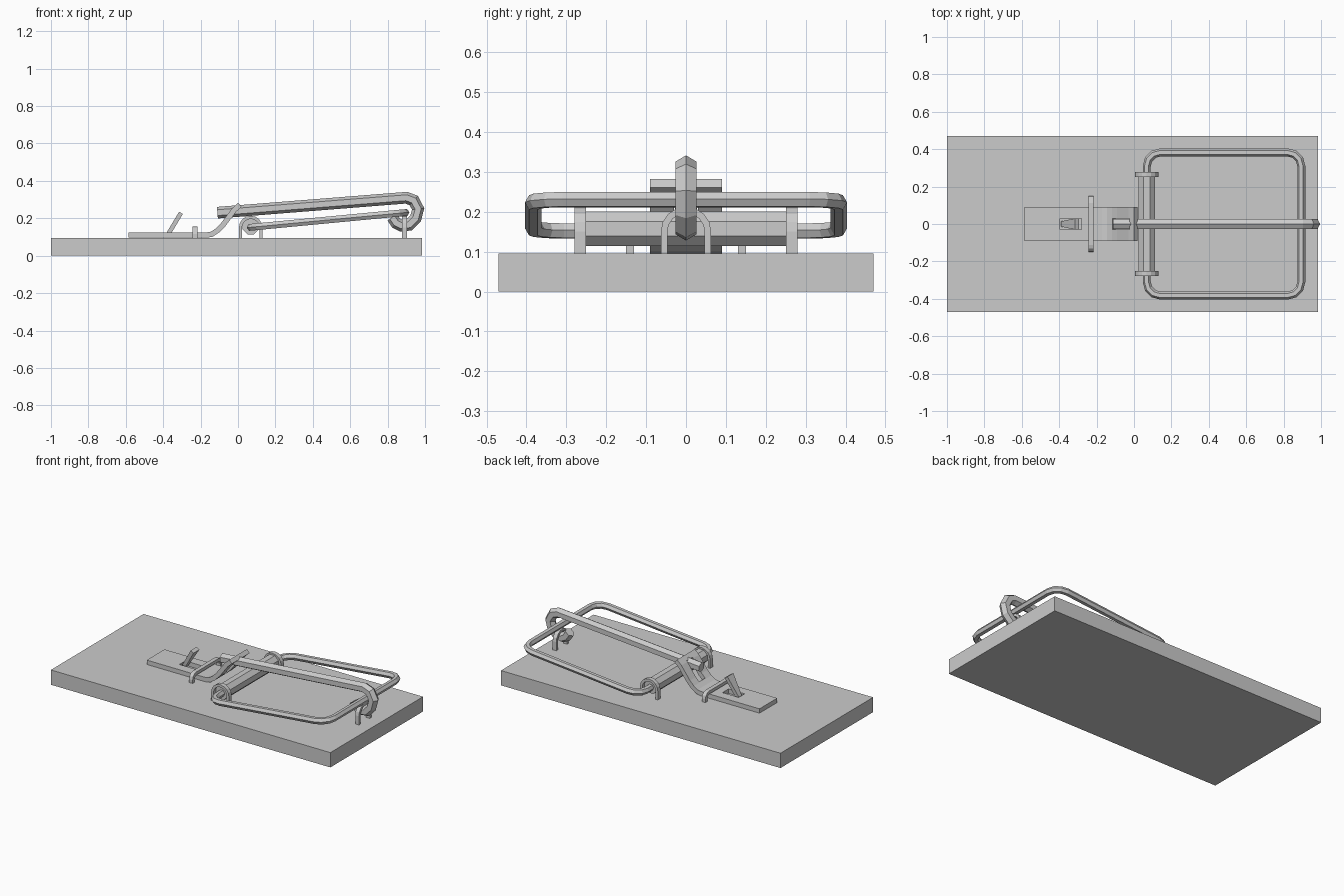
import bpy, bmesh, math
from mathutils import Vector, Matrix

cube = bpy.data.objects.get("Cube")
if cube:
    bpy.data.objects.remove(cube, do_unlink=True)

grey = bpy.data.materials.new("plain grey")
grey.use_nodes = True
tone = (0.6, 0.6, 0.6, 1)
grey.diffuse_color = tone
grey.node_tree.nodes["Principled BSDF"].inputs["Base Color"].default_value = tone


def finish(name, bm):
    bmesh.ops.recalc_face_normals(bm, faces=bm.faces)
    mesh = bpy.data.meshes.new(name)
    bm.to_mesh(mesh)
    bm.free()
    mesh.materials.append(grey)
    obj = bpy.data.objects.new(name, mesh)
    bpy.context.collection.objects.link(obj)
    return obj


def box(name, lo, hi):
    lo, hi = Vector(lo), Vector(hi)
    bm = bmesh.new()
    bmesh.ops.create_cube(bm, size=1, matrix=Matrix.Translation((lo + hi) / 2)
                          @ Matrix.Diagonal((*(hi - lo), 1)))
    return finish(name, bm)


def prism(name, outline, depth):
    """Extrude a flat outline by the depth vector."""
    bm = bmesh.new()
    face = bm.faces.new([bm.verts.new(p) for p in outline])
    new = bmesh.ops.extrude_face_region(bm, geom=[face])["geom"]
    bmesh.ops.translate(bm, vec=depth,
                        verts=[g for g in new if isinstance(g, bmesh.types.BMVert)])
    return finish(name, bm)


def sweep(name, path, normal, section, closed=False):
    """Carry a section (in-plane, out-of-plane) along a planar path with mitred corners."""
    bm = bmesh.new()
    pts, normal, n = [Vector(p) for p in path], Vector(normal).normalized(), len(path)
    rings = []
    for i, p in enumerate(pts):
        a = p - pts[i - 1] if closed or i else pts[1] - p
        b = pts[(i + 1) % n] - p if closed or i < n - 1 else a
        a, b = a.normalized(), b.normalized()
        side = normal.cross((a + b).normalized())
        stretch = 1 / max(0.5, (a + b).length / 2)
        rings.append([bm.verts.new(p + side * u * stretch + normal * v) for u, v in section])
    m = len(section)
    for i in range(n if closed else n - 1):
        r, s = rings[i], rings[(i + 1) % n]
        for j in range(m):
            k = (j + 1) % m
            bm.faces.new((r[j], r[k], s[k], s[j]))
    if not closed:
        bm.faces.new(rings[0])
        bm.faces.new(rings[-1])
    return finish(name, bm)


def hexagon(r):
    return [(r * math.cos(math.tau * i / 6), r * math.sin(math.tau * i / 6)) for i in range(6)]


def strip(u, v):
    return [(-u, -v), (u, -v), (u, v), (-u, v)]


def arc(cx, cy, r, start, end, steps):
    angles = [math.radians(start + (end - start) * i / steps) for i in range(steps + 1)]
    return [(cx + r * math.cos(a), cy + r * math.sin(a)) for a in angles]


def cut(target, cutter):
    mod = target.modifiers.new("cut", "BOOLEAN")
    mod.operation, mod.solver, mod.object = "DIFFERENCE", "EXACT", cutter
    bpy.context.view_layer.objects.active = target
    bpy.ops.object.modifier_apply(modifier=mod.name)
    bpy.data.objects.remove(cutter, do_unlink=True)


TOP = 0.095

# Base board
box("base_board", (-1, -0.47, 0), (0.985, 0.47, TOP))

# Trigger plate with a curved ramp, bait slot and catch hole
centre = [(-0.585, 0.11), (-0.17, 0.11), (-0.14, 0.115), (-0.11, 0.135), (-0.08, 0.165),
          (-0.02, 0.245), (0.01, 0.272)]
plate = sweep("trigger_plate", [(x, 0, z) for x, z in centre], (0, 1, 0), strip(0.014, 0.09))
cut(plate, box("catch_cutter", (-0.115, -0.03, 0.13), (-0.025, 0.03, 0.4)))
cut(plate, box("bait_cutter", (-0.395, -0.03, 0.05), (-0.28, 0.03, 0.2)))

# Bait prong bent up out of the slot, flaring towards its tip
prong = [(-0.39, -0.014, 0.11), (-0.39, 0.014, 0.11), (-0.315, 0.03, 0.235), (-0.315, -0.03, 0.235)]
prism("bait_prong", prong, (0.02, 0, -0.012))

# Staple holding the trigger plate
bridge = ([(0.14, TOP - 0.01)] + arc(0.11, 0.115, 0.03, 0, 90, 3)
          + arc(-0.11, 0.115, 0.03, 90, 180, 3) + [(-0.14, TOP - 0.01)])
sweep("trigger_staple", [(-0.23, y, z) for y, z in bridge], (1, 0, 0), strip(0.01, 0.013))

# Spring roller and the two staples around its ends
roller = bmesh.new()
bmesh.ops.create_cone(roller, cap_ends=True, segments=8, radius1=0.047, radius2=0.047, depth=0.52,
                      matrix=Matrix.Translation((0.068, 0, 0.158))
                      @ Matrix.Rotation(math.pi / 2, 4, "X") @ Matrix.Rotation(math.pi / 8, 4, "Z"))
finish("spring_roller", roller)
hoop = [(0.123, TOP - 0.01)] + arc(0.068, 0.15, 0.055, 0, 180, 8) + [(0.013, TOP - 0.01)]
for label, y in (("right", -0.265), ("left", 0.265)):
    sweep(label + "_roller_staple", [(x, y, z) for x, z in hoop], (0, 1, 0), strip(0.008, 0.014))

# Staple that anchors the locking bar
hoop = [(0.055, TOP - 0.01)] + arc(0, 0.15, 0.055, 0, 180, 8) + [(-0.055, TOP - 0.01)]
sweep("bar_staple", [(0.89, y, z) for y, z in hoop], (1, 0, 0), strip(0.008, 0.013))

# Striking frame, a tilted rounded rectangle of wire
x0, x1, w, r = 0.068, 0.895, 0.383, 0.075
loop = (arc(x1 - r, w - r, r, 0, 90, 3) + arc(x0 + r, w - r, r, 90, 180, 3)
        + arc(x0 + r, r - w, r, 180, 270, 3) + arc(x1 - r, r - w, r, 270, 360, 3))
slope = 0.095
sweep("striking_frame", [(x, y, 0.152 + slope * (x - x0)) for x, y in loop],
      (-slope, 0, 1), hexagon(0.021), closed=True)

# Locking bar with its hooked end
bar = [(-0.11, 0.23), (0.9, 0.31), (0.94, 0.295), (0.963, 0.25), (0.95, 0.2), (0.915, 0.165),
       (0.875, 0.16), (0.845, 0.175), (0.825, 0.205)]
sweep("locking_bar", [(x, 0, z) for x, z in bar], (0, 1, 0), hexagon(0.031))
